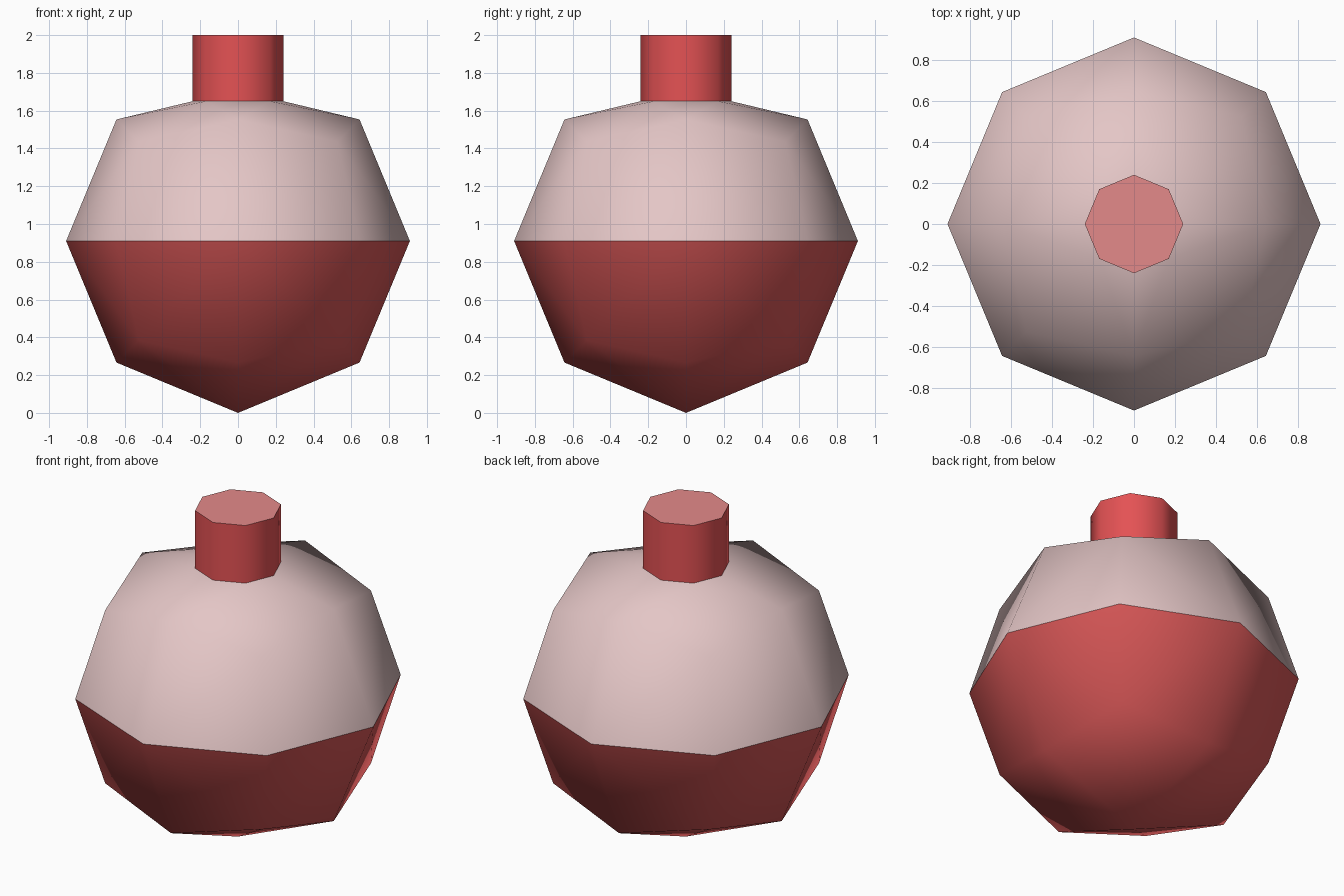
import bpy, bmesh
from math import sin, cos, pi, sqrt

if "Cube" in bpy.data.objects:
    bpy.data.objects.remove(bpy.data.objects["Cube"])

R = 0.91              # ball radius, also its centre height
NECK_R, NECK_Z, TOP_Z = 0.24, 1.65, 2.0


def material(name, rgb):
    m = bpy.data.materials.new(name)
    lin = [((c / 255 + 0.055) / 1.055) ** 2.4 for c in rgb]
    m.diffuse_color = (*lin, 1)
    m.use_nodes = True
    m.node_tree.nodes["Principled BSDF"].inputs["Base Color"].default_value = m.diffuse_color
    return m


def ring(bm, r_axis, z_axis, r_diag=None, z_diag=None):
    """Eight points; the diagonal ones may have their own radius and height."""
    pts = []
    for i in range(8):
        r, z = (r_axis, z_axis) if i % 2 == 0 or r_diag is None else (r_diag, z_diag)
        pts.append(bm.verts.new((r * cos(i * pi / 4), r * sin(i * pi / 4), z)))
    return pts


def bridge(bm, low, high):
    """Join two rings, each quad split from low axis point to high diagonal point."""
    for i in range(8):
        j = (i + 1) % 8
        a, b, c, d = low[i], low[j], high[j], high[i]
        if i % 2 == 0:
            tris = ((a, b, c), (a, c, d))
        else:
            tris = ((a, b, d), (b, c, d))
        for t in tris:
            bm.faces.new(t)


def finish(name, bm, mat):
    for f in bm.faces:
        f.smooth = True
    me = bpy.data.meshes.new(name)
    bm.to_mesh(me)
    bm.free()
    me.materials.append(mat)
    ob = bpy.data.objects.new(name, me)
    bpy.context.collection.objects.link(ob)
    return ob


S2, S3 = R / sqrt(2), R / sqrt(3)
DIAG = S3 * sqrt(2)

# Lower half of the ball
bm = bmesh.new()
pole = bm.verts.new((0, 0, 0))
low = ring(bm, S2, R - S2, DIAG, R - S3)
equator = ring(bm, R, R)
for i in range(8):
    bm.faces.new((pole, low[(i + 1) % 8], low[i]))
for i in range(8):
    j = (i + 1) % 8
    a, b, c, d = low[i], low[j], equator[j], equator[i]
    tris = ((a, b, d), (b, c, d)) if i % 2 == 0 else ((a, b, c), (a, c, d))
    for t in tris:
        bm.faces.new(t)
finish("lower_body", bm, material("deep red", (214, 86, 86)))

# Upper half of the ball, closing in to the neck
bm = bmesh.new()
equator = ring(bm, R, R)
high = ring(bm, S2, R + S2, DIAG, R + S3)
collar = ring(bm, NECK_R, NECK_Z)
bridge(bm, equator, high)
bridge(bm, high, collar)
finish("upper_body", bm, material("pale pink", (228, 198, 198)))

# Neck wall
bm = bmesh.new()
bridge(bm, ring(bm, NECK_R, NECK_Z), ring(bm, NECK_R, TOP_Z))
finish("neck", bm, material("bright red", (228, 82, 84)))

# Neck lid
bm = bmesh.new()
bm.faces.new(ring(bm, NECK_R, TOP_Z))
finish("neck_cap", bm, material("rose", (228, 138, 138)))
